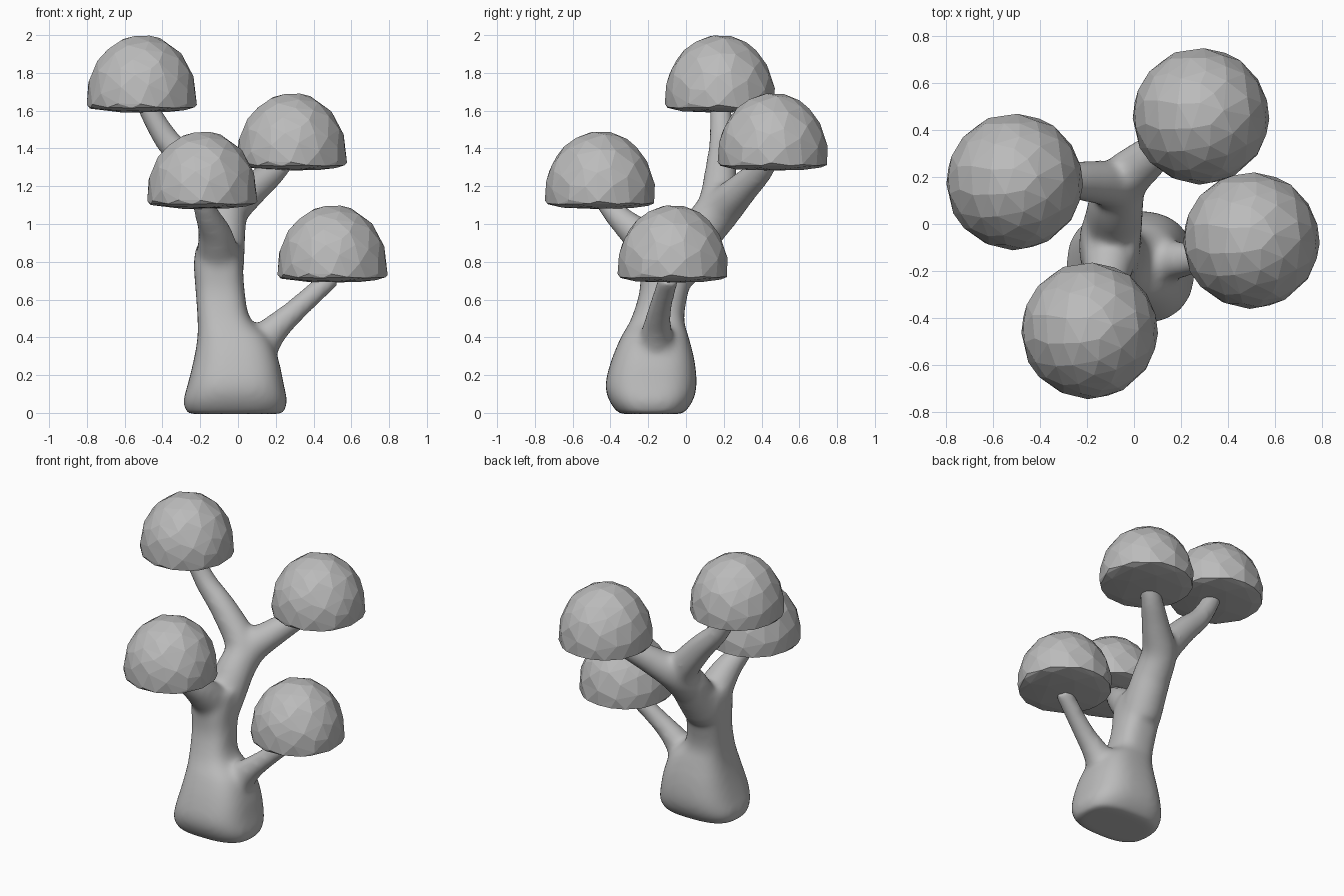
import bpy, bmesh, math, random
from mathutils import Vector

if "Cube" in bpy.data.objects:
    bpy.data.objects.remove(bpy.data.objects["Cube"])

random.seed(4)
grey = bpy.data.materials.new("plain grey")
grey.diffuse_color = (0.5, 0.5, 0.5, 1)
grey.use_nodes = True
grey.node_tree.nodes["Principled BSDF"].inputs["Base Color"].default_value = grey.diffuse_color


def catmull(rows, steps=6):
    """Smoothly resample a list of equal-length rows."""
    out = []
    for i in range(len(rows) - 1):
        a, b, c, d = (rows[max(0, min(len(rows) - 1, i + k))] for k in (-1, 0, 1, 2))
        for s in range(steps):
            t = s / steps
            out.append([0.5 * (2 * q + (r - p) * t + (2 * p - 5 * q + 4 * r - w) * t * t
                        + (3 * q - p - 3 * r + w) * t ** 3) for p, q, r, w in zip(a, b, c, d)])
    return out + [list(rows[-1])]


def tube(bm, rows, upright=False, power=1.0, seg=32):
    """Closed tube; each row is x, y, z, radius_x, radius_y."""
    rows = catmull(rows)
    pts = [Vector(r[:3]) for r in rows]
    rings = []
    for i, r in enumerate(rows):
        if upright:
            u, v = Vector((1, 0, 0)), Vector((0, 1, 0))
        else:
            t = (pts[min(i + 1, len(pts) - 1)] - pts[max(i - 1, 0)]).normalized()
            u = Vector((0, 0, 1)).cross(t).normalized()
            v = t.cross(u)
        ring = []
        for k in range(seg):
            a = math.tau * k / seg
            c, s = math.cos(a), math.sin(a)
            c = math.copysign(abs(c) ** power, c)
            s = math.copysign(abs(s) ** power, s)
            ring.append(bm.verts.new(pts[i] + u * c * r[3] + v * s * r[4]))
        rings.append(ring)
    for p, q in zip(rings, rings[1:]):
        for k in range(seg):
            n = (k + 1) % seg
            bm.faces.new((p[k], p[n], q[n], q[k]))
    bm.faces.new(rings[0][::-1])
    bm.faces.new(rings[-1])


def add_object(name, mesh, loc=(0, 0, 0)):
    ob = bpy.data.objects.new(name, mesh)
    ob.location = loc
    bpy.context.collection.objects.link(ob)
    return ob


# trunk with squarish foot, then the four branches
bm = bmesh.new()
tube(bm, [(-.015, -.185, -.006, .255, .17), (-.015, -.185, .06, .275, .22),
          (-.012, -.185, .15, .255, .242), (-.01, -.175, .28, .225, .22),
          (-.025, -.165, .4, .19, .18), (-.075, -.15, .5, .14, .14),
          (-.095, -.115, .65, .13, .13), (-.105, -.09, .8, .13, .15),
          (-.1, -.05, .9, .115, .14)], upright=True, power=.72)
branches = [
    [(.05, -.16, .27, .13), (.17, -.155, .42, .085), (.3, -.14, .54, .063), (.5, -.09, .72, .055)],
    [(-.1, -.09, .78, .13), (-.12, -.25, .94, .092), (-.16, -.36, 1.04, .068), (-.2, -.45, 1.15, .055)],
    [(-.1, -.06, .75, .13), (-.08, .07, .95, .12), (-.08, .16, 1.09, .105), (-.23, .185, 1.29, .085),
     (-.38, .19, 1.45, .068), (-.5, .18, 1.66, .055)],
    [(-.08, .06, .94, .12), (-.05, .18, 1.07, .11), (.07, .29, 1.18, .088), (.2, .4, 1.29, .068),
     (.28, .46, 1.4, .055)],
]
for path in branches:
    tube(bm, [(*p, p[3]) for p in path])
bmesh.ops.recalc_face_normals(bm, faces=bm.faces)
mesh = bpy.data.meshes.new("trunk")
bm.to_mesh(mesh)
bm.free()
mesh.materials.append(grey)
trunk = add_object("trunk_and_branches", mesh)
rem = trunk.modifiers.new("merge", 'REMESH')
rem.mode = 'VOXEL'
rem.voxel_size = 0.016
rem.use_smooth_shade = True
smo = trunk.modifiers.new("blend", 'SMOOTH')
smo.factor = 0.5
smo.iterations = 22

# faceted leaf dome with a shallow underside
bm = bmesh.new()
bmesh.ops.create_icosphere(bm, subdivisions=4, radius=1)
for v in bm.verts:
    v.co = (v.co + Vector([random.uniform(-.03, .03) for _ in range(3)])).normalized()
    x, y, z = v.co
    z *= .33
    if z < -.05:
        z = -.05 + (z + .05) * .11
    v.co = (x * .29, y * .29, z)
dome = bpy.data.meshes.new("leaf_dome")
bm.to_mesh(dome)
bm.free()
dome.materials.append(grey)
for name, loc in {"leaf_dome_top": (-.51, .18, 1.67), "leaf_dome_back": (.285, .46, 1.363),
                  "leaf_dome_front": (-.19, -.455, 1.16), "leaf_dome_right": (.5, -.07, .77)}.items():
    ob = add_object(name, dome, loc)
    dec = ob.modifiers.new("facets", 'DECIMATE')
    dec.ratio = 0.14
